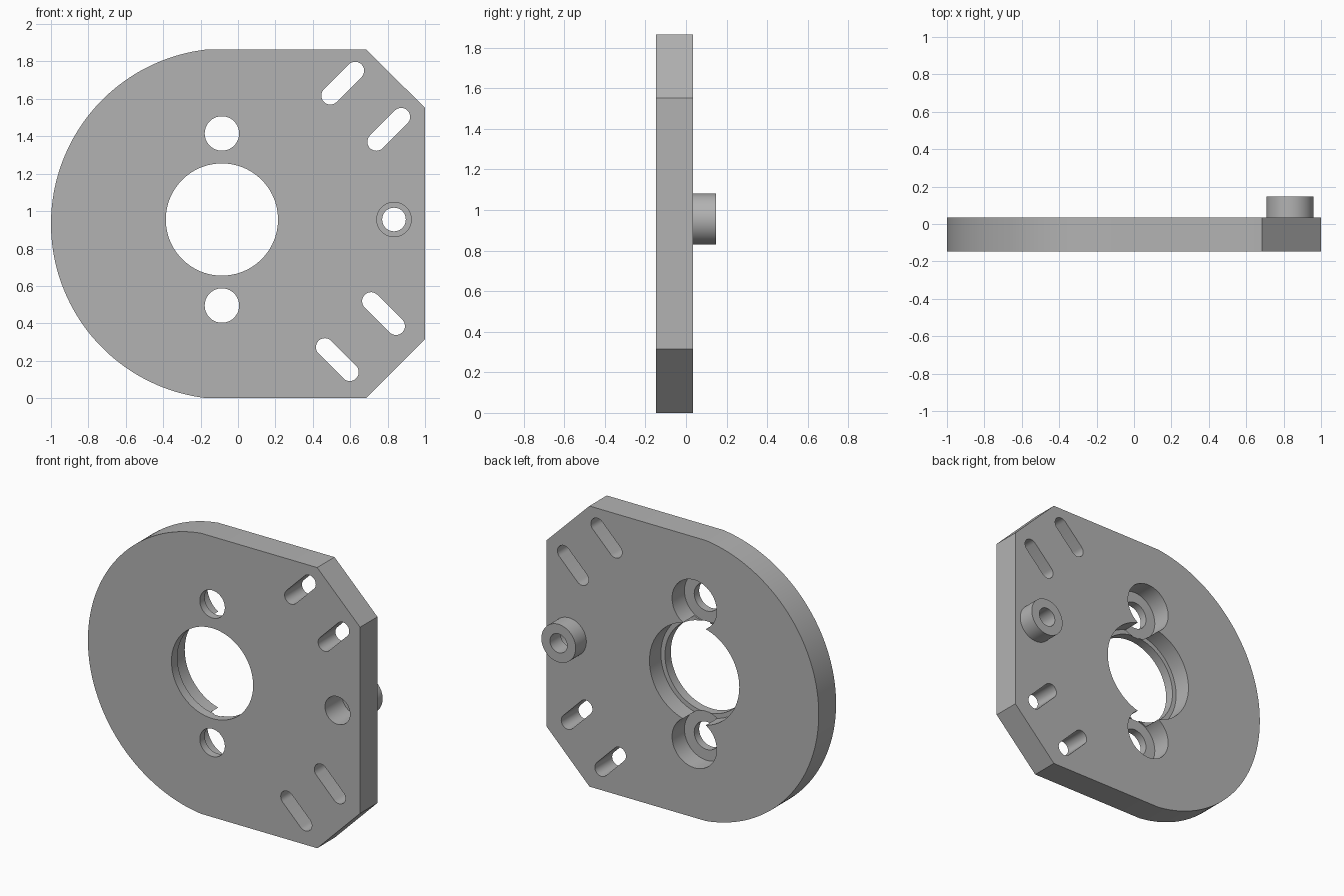
import bpy, bmesh, math
from mathutils import Vector

if "Cube" in bpy.data.objects:
    bpy.data.objects.remove(bpy.data.objects["Cube"], do_unlink=True)

FRONT, BACK, BOSS_END = -0.147, 0.035, 0.147
HEIGHT = 1.864
MID_X, MID_Z = -0.086, 0.955      # centre of the main bore
BOSS_X = 0.834

metal = bpy.data.materials.new("grey metal")
metal.use_nodes = True
GREY = (0.45, 0.45, 0.45, 1)
metal.diffuse_color = GREY
metal.node_tree.nodes["Principled BSDF"].inputs["Base Color"].default_value = GREY


def arc(x, z, r, start, end, n):
    """Points on an arc in the xz plane, angles in degrees."""
    angles = [math.radians(start + (end - start) * i / n) for i in range(n + 1)]
    return [(x + r * math.cos(a), z + r * math.sin(a)) for a in angles]


def circle(x, z, r, n=64):
    return arc(x, z, r, 0, 360, n)[:-1]


def slot(x, z, r, half, tilt):
    """Rounded slot with its long axis at the tilt angle."""
    dx = half * math.cos(math.radians(tilt))
    dz = half * math.sin(math.radians(tilt))
    return (arc(x + dx, z + dz, r, tilt - 90, tilt + 90, 16)
            + arc(x - dx, z - dz, r, tilt + 90, tilt + 270, 16))


def prism(name, outline, y0, y1):
    """Extrude an xz outline from y0 to y1."""
    bm = bmesh.new()
    face = bm.faces.new([bm.verts.new((x, y0, z)) for x, z in outline])
    ext = bmesh.ops.extrude_face_region(bm, geom=[face])
    moved = [v for v in ext["geom"] if isinstance(v, bmesh.types.BMVert)]
    bmesh.ops.translate(bm, verts=moved, vec=Vector((0, y1 - y0, 0)))
    bmesh.ops.recalc_face_normals(bm, faces=bm.faces)
    mesh = bpy.data.meshes.new(name)
    bm.to_mesh(mesh)
    bm.free()
    mesh.materials.append(metal)
    obj = bpy.data.objects.new(name, mesh)
    bpy.context.collection.objects.link(obj)
    return obj


def cut(target, outline, y0, y1):
    """Cut a prism out of the target and discard the cutter."""
    cutter = prism("cutter", outline, y0, y1)
    cutter.hide_render = True
    mod = target.modifiers.new("cut", "BOOLEAN")
    mod.operation, mod.solver, mod.object = "DIFFERENCE", "EXACT", cutter
    bpy.context.view_layer.objects.active = target
    bpy.ops.object.modifier_apply(modifier=mod.name)
    bpy.data.objects.remove(cutter, do_unlink=True)


def smooth(obj):
    bpy.ops.object.select_all(action="DESELECT")
    obj.select_set(True)
    bpy.context.view_layer.objects.active = obj
    bpy.ops.object.shade_smooth_by_angle(angle=math.radians(30))


# Plate: rounded on one side, chamfered corners on the other
outline = arc(-0.062, HEIGHT / 2, 0.938, 96.6, 263.4, 80)
outline += [(0.685, 0), (1, 0.315), (1, 1.552), (0.685, HEIGHT)]
plate = prism("mounting_plate", outline, FRONT, BACK)

# Main bore with its recess at the back
cut(plate, circle(MID_X, MID_Z, 0.30, 96), FRONT - 0.1, BACK + 0.1)
cut(plate, circle(MID_X, MID_Z, 0.33, 96), BACK - 0.12, BACK + 0.1)

# Screw holes above and below, recessed at the back
for side in (1, -1):
    z = MID_Z + side * 0.46
    cut(plate, circle(MID_X, z, 0.092), FRONT - 0.1, BACK + 0.1)
    cut(plate, circle(MID_X, z, 0.164), BACK - 0.13, BACK + 0.1)

# Diagonal adjustment slots
for x, z, tilt in ((0.56, 1.684, 45), (0.806, 1.437, 45),
                   (0.778, 0.452, -45), (0.531, 0.206, -45)):
    cut(plate, slot(x, z, 0.048, 0.094, tilt), FRONT - 0.1, BACK + 0.1)

# Pocket behind which the boss sits
cut(plate, circle(BOSS_X, MID_Z, 0.092), FRONT - 0.1, BACK + 0.1)
smooth(plate)

# Boss on the back with a through hole
boss = prism("rear_boss", circle(BOSS_X, MID_Z, 0.126), BACK, BOSS_END)
cut(boss, circle(BOSS_X, MID_Z, 0.063), BACK - 0.1, BOSS_END + 0.1)
smooth(boss)
